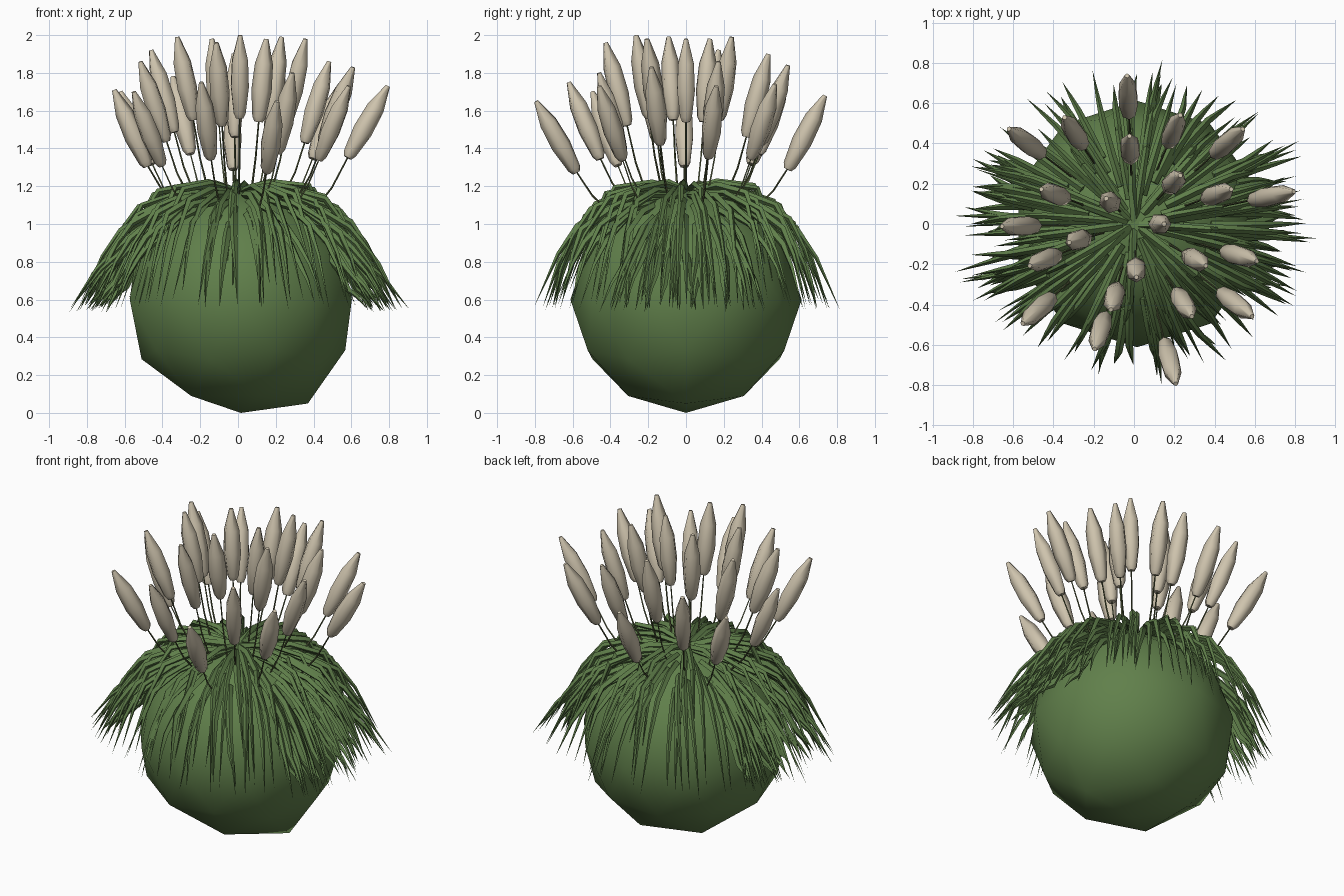
import bpy, bmesh, math, random
from mathutils import Vector, Matrix

if "Cube" in bpy.data.objects:
    bpy.data.objects.remove(bpy.data.objects["Cube"])

random.seed(7)
R = 0.6          # ball radius, also the height of its centre


def material(name, rgb):
    m = bpy.data.materials.new(name)
    m.diffuse_color = (*rgb, 1)
    m.use_nodes = True
    m.node_tree.nodes["Principled BSDF"].inputs["Base Color"].default_value = m.diffuse_color
    return m


GREEN = material("leaf green", (0.118, 0.215, 0.07))
TAN = material("seed tan", (0.62, 0.55, 0.42))
STEM = material("stem olive", (0.10, 0.12, 0.05))


def tube(bm, pts, radii, sides):
    """Loft a tapered tube through the points; radius 0 makes a point."""
    pts = [Vector(p) for p in pts]
    rings = []
    for i, p in enumerate(pts):
        d = (pts[min(i + 1, len(pts) - 1)] - pts[max(i - 1, 0)]).normalized()
        u = d.cross(Vector((-p.y, p.x, 0.01))).normalized()
        v = d.cross(u)
        if radii[i] == 0:
            rings.append([bm.verts.new(p)])
            continue
        rings.append([bm.verts.new(p + radii[i] * (
            u * math.cos(2 * math.pi * k / sides) + v * math.sin(2 * math.pi * k / sides)))
            for k in range(sides)])
    for a, b in zip(rings, rings[1:]):
        for k in range(sides):
            n = (k + 1) % sides
            if len(b) == 1:
                bm.faces.new((a[k], a[n], b[0]))
            else:
                bm.faces.new((a[k], a[n], b[n], b[k]))
    for ring in (rings[0], rings[-1]):
        if len(ring) > 2:
            bm.faces.new(ring)


def finish(bm, name, mat, angle):
    bmesh.ops.recalc_face_normals(bm, faces=bm.faces[:])
    me = bpy.data.meshes.new(name)
    bm.to_mesh(me)
    bm.free()
    me.materials.append(mat)
    ob = bpy.data.objects.new(name, me)
    bpy.context.collection.objects.link(ob)
    bpy.ops.object.select_all(action='DESELECT')
    ob.select_set(True)
    bpy.context.view_layer.objects.active = ob
    bpy.ops.object.shade_smooth_by_angle(angle=math.radians(angle))
    return ob


# Round faceted ball, with one low corner pulled out
bm = bmesh.new()
bmesh.ops.create_icosphere(bm, subdivisions=2, radius=R)
bmesh.ops.rotate(bm, verts=bm.verts, matrix=Matrix.Rotation(math.pi, 3, 'Z'))
bmesh.ops.scale(bm, verts=bm.verts, vec=(1.03, 1.02, 1))
bmesh.ops.translate(bm, verts=bm.verts, vec=(0.015, 0, R))
corner = min(bm.verts, key=lambda v: (v.co - Vector((0.32, 0, 0.08))).length)
corner.co += Vector((0.03, 0, -0.04))
finish(bm, "ball", GREEN, 60)


# Drooping blades: rooted on the ball, arching outward, ending in a point
def blade(bm, ang, theta, slopes, floor):
    r, z = R * math.sin(theta), R + R * math.cos(theta) - 0.02
    k = min(1, max(0.35, (z - 0.42) / 0.7))
    path = [(r, z)]
    for step, tilt in ((0.16, -0.28), (0.20, 0.08)):
        t = theta + tilt
        r += step * k * math.cos(t)
        z -= step * k * math.sin(t)
        path.append((r, z))
    drop = random.uniform(0.36, 0.64) * (0.35 + 0.65 * k)
    slope = random.uniform(*slopes)
    if z - drop < floor:
        drop = z - floor - random.uniform(0, 0.05)
    path.append((r + drop * slope * 0.45, z - drop * 0.35))
    path.append((r + drop * slope, z - drop))
    pts, twist = [], random.uniform(-0.05, 0.05)
    for i, (pr, pz) in enumerate(path):
        a = ang + twist * i * 0.5
        # blades spread wider to the sides than to front and back
        pts.append((pr * math.cos(a) * (1 + 0.015 * i), pr * math.sin(a) * (1 - 0.008 * i), pz))
    w = random.uniform(0.017, 0.022)
    tube(bm, pts, [w, w, w * 0.85, w * 0.55, 0], 4)


bm = bmesh.new()
for deg, count in ((4, 14), (11, 20), (19, 26), (28, 28), (37, 20), (46, 8)):
    for i in range(count):
        a = 2 * math.pi * (i + random.uniform(-0.5, 0.5)) / count
        blade(bm, a, math.radians(deg + random.uniform(-4, 4)), (0.28, 0.6), 0.54)
# Lower tufts on the left and right flanks
for side in (0, math.pi):
    for i in range(32):
        blade(bm, side + random.uniform(-0.55, 0.55),
              math.radians(random.uniform(38, 68)), (0.4, 0.85), 0.53)
finish(bm, "drooping_blades", GREEN, 40)

# Seed heads: middle x, middle y, tip height
HEADS = [
    (-.03, .64, 1.68), (-.02, .38, 1.90), (.20, .47, 1.84), (.47, .41, 1.74),
    (-.30, .46, 1.78), (-.54, .41, 1.70), (-.40, .15, 1.92), (-.12, .11, 1.98),
    (.20, .21, 1.99), (.42, .15, 1.86), (.69, .14, 1.73), (.13, .0, 1.98),
    (-.57, -.01, 1.71), (-.28, -.08, 1.99), (-.45, -.18, 1.86), (.01, -.23, 2.0),
    (.31, -.18, 1.98), (.53, -.16, 1.83), (-.48, -.43, 1.70), (-.10, -.37, 1.96),
    (-.17, -.54, 1.75), (.25, -.40, 1.80), (.51, -.40, 1.73), (.18, -.69, 1.65)]

stems, heads = bmesh.new(), bmesh.new()
for x, y, top in HEADS:
    mid = Vector((x, y, 0))
    out = math.hypot(x, y)
    length = 0.44 - 0.06 * max(0, out - 0.4) / 0.3
    tip = mid * 1.15 + Vector((0, 0, top))
    base = mid * 0.84 + Vector((0, 0, top - length))
    tube(heads, [base.lerp(tip, t) for t in (0, 0.06, 0.38, 0.7, 1)],
         [0.022, 0.036, 0.054, 0.048, 0.012], 6)
    # Thin stem from the ball to the head
    root = mid * 0.54
    root.z = R + math.sqrt(R * R - root.length_squared) - 0.03
    bend = root.lerp(base, 0.5) + mid * 0.03
    tube(stems, [root, bend, base.lerp(tip, 0.05)], [0.006, 0.005, 0.004], 4)
finish(stems, "flower_stems", STEM, 40)
finish(heads, "seed_heads", TAN, 62)
